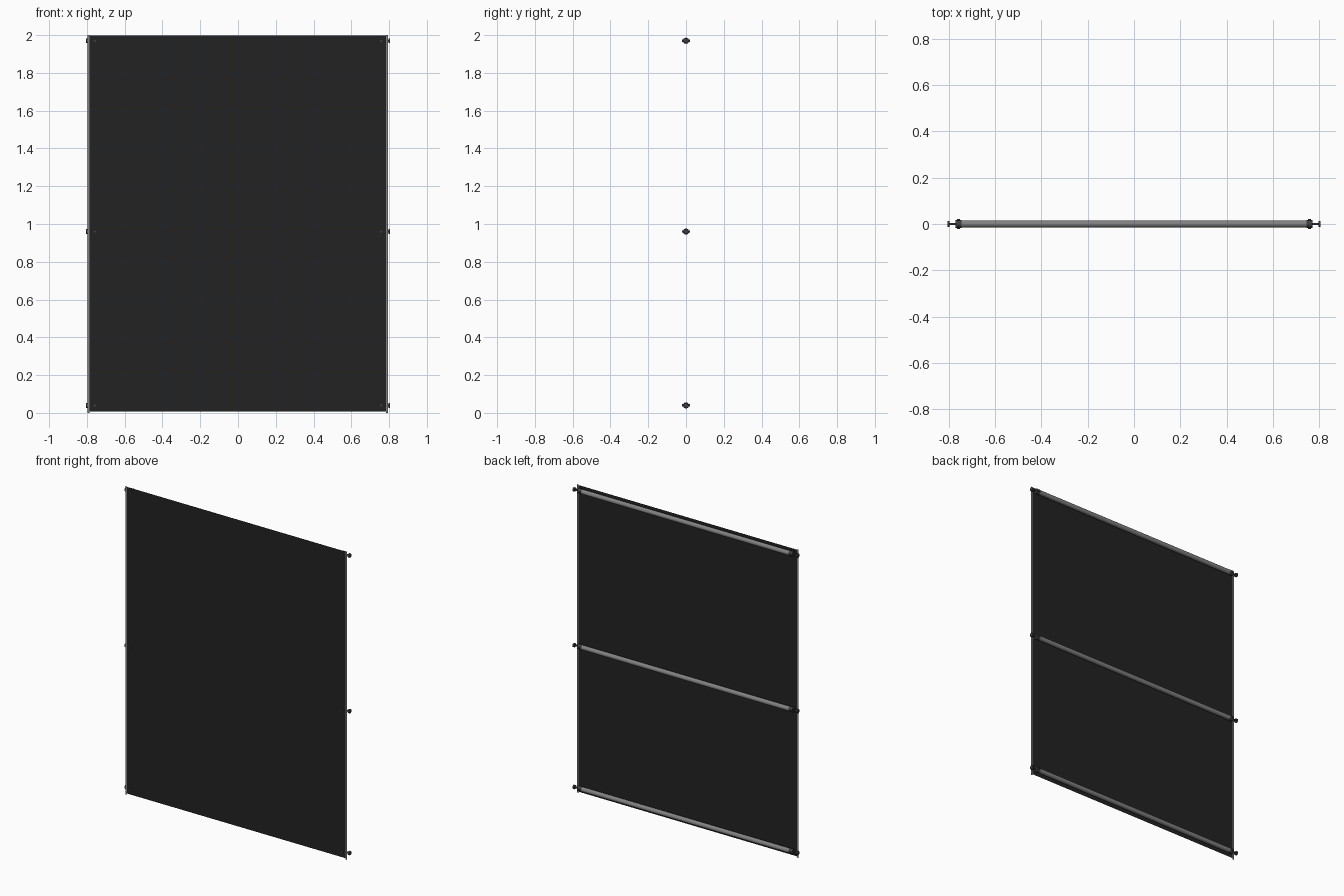
import bpy, bmesh, math
from mathutils import Matrix

cube = bpy.data.objects.get("Cube")
if cube:
    bpy.data.objects.remove(cube, do_unlink=True)


def make_material(name, value):
    mat = bpy.data.materials.new(name)
    mat.use_nodes = True
    color = (value, value, value, 1)
    mat.diffuse_color = color
    mat.node_tree.nodes["Principled BSDF"].inputs["Base Color"].default_value = color
    return mat


BLACK = make_material("black fabric", 0.016)
GREY = make_material("grey metal", 0.22)
DARK = make_material("dark fitting", 0.05)

PANEL_Y = -0.0165


def finish(name, bm, mat, smooth=False):
    mesh = bpy.data.meshes.new(name)
    bm.to_mesh(mesh)
    bm.free()
    mesh.materials.append(mat)
    obj = bpy.data.objects.new(name, mesh)
    bpy.context.collection.objects.link(obj)
    if smooth:
        bpy.ops.object.select_all(action="DESELECT")
        obj.select_set(True)
        bpy.context.view_layer.objects.active = obj
        bpy.ops.object.shade_smooth_by_angle(angle=math.radians(40))
    return obj


def sheet(name, x0, x1, z0, z1, mat):
    bm = bmesh.new()
    bm.faces.new([bm.verts.new((x, PANEL_Y, z))
                  for x, z in ((x0, z0), (x1, z0), (x1, z1), (x0, z1))])
    return finish(name, bm, mat)


def cylinder(name, center, length, radius, axis, mat, sides=20):
    bm = bmesh.new()
    bmesh.ops.create_cone(bm, cap_ends=True, segments=sides, radius1=radius,
                          radius2=radius, depth=length)
    turn = Matrix.Rotation(math.pi / 2, 4, "Y" if axis == "x" else "X")
    bm.transform(Matrix.Translation(center) @ turn)
    return finish(name, bm, mat, smooth=True)


# Thin fabric sheet with an edge strip down each side
sheet("screen_panel", -0.786, 0.783, 0.008, 1.997, BLACK)
sheet("right_edge_strip", -0.797, -0.786, 0, 2, GREY)
sheet("left_edge_strip", 0.783, 0.794, 0, 2, GREY)

# Three cross rods behind the sheet, with a clamp, screw and pin at each end
for level, z in (("lower", 0.04), ("middle", 0.96), ("upper", 1.97)):
    cylinder(level + "_rod", (0, 0, z), 1.5, 0.015, "x", GREY)
    for side, s in (("right", -1), ("left", 1)):
        tag = f"{level}_{side}_"
        cylinder(tag + "clamp", (s * 0.758, 0, z), 0.026, 0.0163, "x", DARK)
        cylinder(tag + "screw", (s * 0.758, 0, z), 0.042, 0.006, "y", DARK, 12)
        cylinder(tag + "pin", (s * 0.785, 0, z), 0.036, 0.005, "x", DARK, 12)
        cylinder(tag + "pin_cap", (s * 0.801, 0, z), 0.01, 0.013, "x", DARK, 16)
